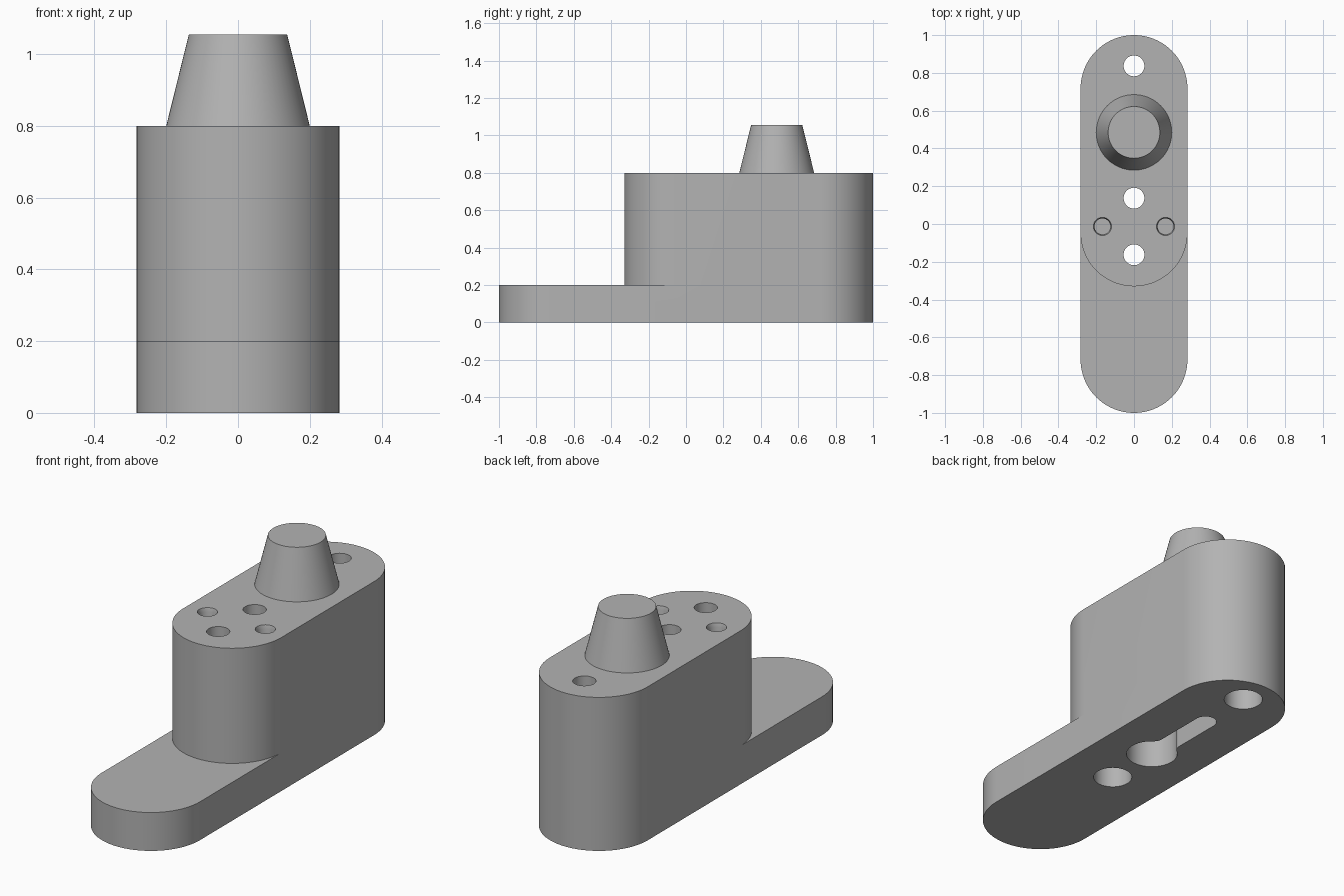
import bpy, bmesh
from math import sin, cos, radians, sqrt, atan2, degrees

if "Cube" in bpy.data.objects:
    bpy.data.objects.remove(bpy.data.objects["Cube"], do_unlink=True)

gray = bpy.data.materials.new("plain gray")
gray.use_nodes = True
COLOR = (0.45, 0.45, 0.45, 1)
gray.diffuse_color = COLOR
gray.node_tree.nodes["Principled BSDF"].inputs["Base Color"].default_value = COLOR

WIDTH_R = 0.283
BASE_H, TOP_H = 0.2, 0.8
BORE_R, HEAD_R = 0.055, 0.094
HEAD_DEPTH = 0.4


def arc(cx, cy, r, a0, a1, n=40):
    steps = [radians(a0 + (a1 - a0) * i / n) for i in range(n + 1)]
    return [(cx + r * cos(a), cy + r * sin(a)) for a in steps]


def stadium(y0, y1, r):
    return arc(0, y1 - r, r, 0, 180) + arc(0, y0 + r, r, 180, 360)


def circle(x, y, r):
    return arc(x, y, r, 0, 360, 64)[:-1]


def loft(name, sections):
    """Closed solid through (outline, z) sections with equal point counts."""
    bm = bmesh.new()
    rings = [[bm.verts.new((x, y, z)) for x, y in pts] for pts, z in sections]
    for low, high in zip(rings, rings[1:]):
        for i in range(len(low)):
            j = (i + 1) % len(low)
            bm.faces.new((low[i], low[j], high[j], high[i]))
    bm.faces.new(rings[0][::-1])
    bm.faces.new(rings[-1])
    bmesh.ops.remove_doubles(bm, verts=bm.verts[:], dist=1e-5)
    bmesh.ops.recalc_face_normals(bm, faces=bm.faces[:])
    mesh = bpy.data.meshes.new(name)
    bm.to_mesh(mesh)
    bm.free()
    mesh.materials.append(gray)
    obj = bpy.data.objects.new(name, mesh)
    bpy.context.collection.objects.link(obj)
    return obj


def prism(name, pts, z0, z1):
    return loft(name, [(pts, z0), (pts, z1)])


def combine(target, tool, operation):
    mod = target.modifiers.new("combine", "BOOLEAN")
    mod.operation, mod.solver, mod.object = operation, "EXACT", tool
    bpy.context.view_layer.objects.active = target
    bpy.ops.object.modifier_apply(modifier=mod.name)
    bpy.data.objects.remove(tool, do_unlink=True)


# Long foot with the taller block rising from its rear
body = prism("body", stadium(-1, 1, WIDTH_R), 0, BASE_H)
combine(body, prism("block", stadium(-0.33, 1, WIDTH_R), 0, TOP_H), "UNION")

# Tapered peg
combine(body, loft("peg", [(circle(0, 0.485, 0.2), TOP_H - 0.0),
                           (circle(0, 0.485, 0.137), 1.055)]), "UNION")

# Bolt holes through the block, widened from below at both ends
for y in (0.837, 0.137, -0.163):
    combine(body, prism("bore", circle(0, y, BORE_R), -0.1, 0.9), "DIFFERENCE")
for y in (0.837, -0.163):
    combine(body, prism("head_recess", circle(0, y, HEAD_R), -0.1, HEAD_DEPTH), "DIFFERENCE")

# Keyhole recess underneath, with rounded throat
R, FILLET = 0.125, 0.05
fx = BORE_R + FILLET
fy = sqrt((R + FILLET) ** 2 - fx ** 2)
a = degrees(atan2(fy, fx))
outline = (arc(0, 0.41, BORE_R, 0, 180) + arc(-fx, fy, FILLET, 0, -a, 12)
           + arc(0, 0, R, 180 - a, 360 + a, 64) + arc(fx, fy, FILLET, 180 + a, 180, 12))
outline = [(x, y + 0.137) for x, y in outline]
combine(body, prism("keyhole", outline, -0.1, HEAD_DEPTH), "DIFFERENCE")

# Pair of small blind holes with a bevelled rim
for side in (-1, 1):
    wide, narrow = (circle(side * 0.167, -0.013, r) for r in (0.048, 0.042))
    combine(body, loft("pin_hole", [(narrow, 0.6), (narrow, TOP_H - 0.02),
                                    (wide, TOP_H), (wide, 0.9)]), "DIFFERENCE")

bpy.ops.object.select_all(action="DESELECT")
body.select_set(True)
bpy.context.view_layer.objects.active = body
bpy.ops.object.shade_smooth_by_angle(angle=radians(30))
